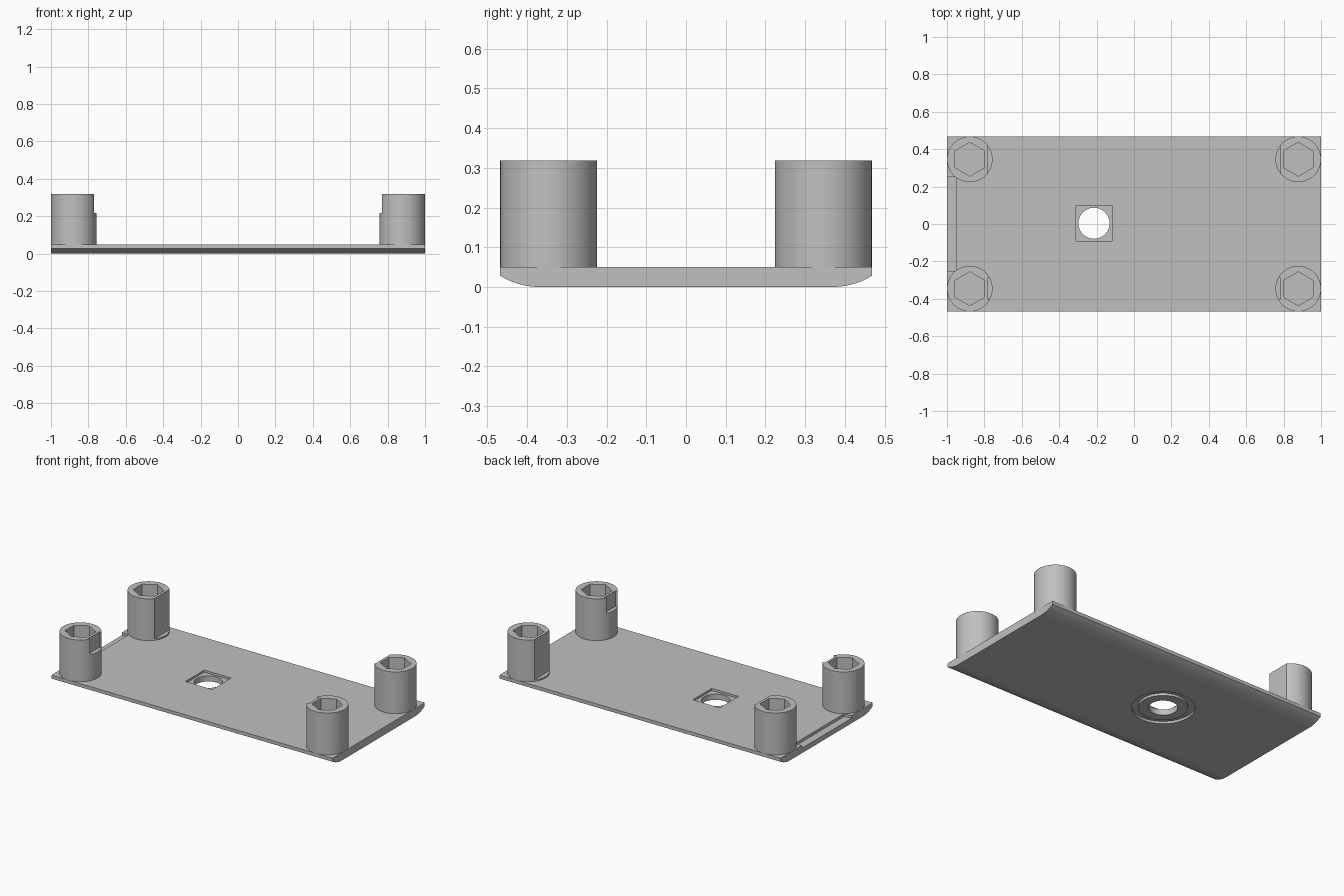
import bpy, bmesh, math

if "Cube" in bpy.data.objects:
    bpy.data.objects.remove(bpy.data.objects["Cube"], do_unlink=True)

grey = bpy.data.materials.new("light grey")
grey.use_nodes = True
colour = (0.53, 0.53, 0.53, 1)
grey.diffuse_color = colour
grey.node_tree.nodes["Principled BSDF"].inputs["Base Color"].default_value = colour


def cylinder(name, x, y, z0, z1, r, sides=64):
    bpy.ops.mesh.primitive_cylinder_add(vertices=sides, radius=r, depth=z1 - z0,
                                        location=(x, y, (z0 + z1) / 2))
    ob = bpy.context.object
    ob.name = name
    return ob


def box(name, x0, x1, y0, y1, z0, z1):
    bpy.ops.mesh.primitive_cube_add(size=1, location=((x0 + x1) / 2, (y0 + y1) / 2, (z0 + z1) / 2))
    ob = bpy.context.object
    ob.name = name
    ob.scale = (x1 - x0, y1 - y0, z1 - z0)
    return ob


def activate(ob):
    bpy.ops.object.select_all(action='DESELECT')
    ob.select_set(True)
    bpy.context.view_layer.objects.active = ob


def cut(target, cutter):
    bpy.context.view_layer.update()
    mod = target.modifiers.new("cut", 'BOOLEAN')
    mod.operation = 'DIFFERENCE'
    mod.solver = 'EXACT'
    mod.object = cutter
    activate(target)
    bpy.ops.object.modifier_apply(modifier=mod.name)
    bpy.data.objects.remove(cutter, do_unlink=True)


def finish(ob):
    ob.data.materials.clear()
    ob.data.materials.append(grey)
    activate(ob)
    bpy.ops.object.shade_smooth_by_angle(angle=math.radians(30))


HALF_Y, TOP, EDGE = 0.468, 0.05, 0.028   # plate half width, top, height of rounded edge

# Plate: cross-section with rounded lower edges, extruded along x
run = 0.1
radius = (run ** 2 + EDGE ** 2) / (2 * EDGE)
sweep = math.asin(run / radius)
arc = []
for i in range(11):
    a = sweep * i / 10
    arc.append((HALF_Y - run + radius * math.sin(a), radius * (1 - math.cos(a))))
profile = arc + [(HALF_Y, TOP), (-HALF_Y, TOP)] + [(-y, z) for y, z in reversed(arc)]
bm = bmesh.new()
face = bm.faces.new([bm.verts.new((-1, y, z)) for y, z in profile])
ext = bmesh.ops.extrude_face_region(bm, geom=[face])
bmesh.ops.translate(bm, vec=(2, 0, 0),
                    verts=[g for g in ext["geom"] if isinstance(g, bmesh.types.BMVert)])
bmesh.ops.recalc_face_normals(bm, faces=bm.faces)
mesh = bpy.data.meshes.new("plate")
bm.to_mesh(mesh)
bm.free()
plate = bpy.data.objects.new("plate", mesh)
bpy.context.collection.objects.link(plate)

# Through hole, square recess above, ring groove below, lowered strip at one end
HX, HY = -0.214, 0.004
groove = cylinder("groove_cutter", HX, HY, -0.05, 0.015, 0.182)
cut(groove, cylinder("groove_core", HX, HY, -0.1, 0.1, 0.142))
cut(plate, groove)
cut(plate, box("recess_cutter", HX - 0.096, HX + 0.096, HY - 0.096, HY + 0.096, 0.036, 0.1))
cut(plate, cylinder("hole_cutter", HX, HY, -0.1, 0.2, 0.083))
cut(plate, box("strip_cutter", -1.1, -0.95, -0.25, 0.25, 0.032, 0.1))
finish(plate)

# Corner posts with hexagonal sockets; back pair flattened, front pair notched
R, POST_TOP = 0.122, 0.318
for sx, side in ((-1, "right"), (1, "left")):
    for sy, end in ((-1, "front"), (1, "back")):
        px, py = sx * (1 - R), sy * (HALF_Y - R)
        post = cylinder(f"{end}_{side}_post", px, py, 0.035, POST_TOP, R)
        cut(post, cylinder("socket_cutter", px, py, 0.06, 0.5, 0.09, 6))
        inner, outer = sorted((sx * 0.7, sx * 0.783))
        if end == "back":
            cutter = box("flat_cutter", inner, outer, py - 0.2, py + 0.2, 0.06, 0.5)
        else:
            cutter = box("notch_cutter", inner, outer, py - 0.056, py + 0.056, 0.218, 0.5)
        cut(post, cutter)
        finish(post)
